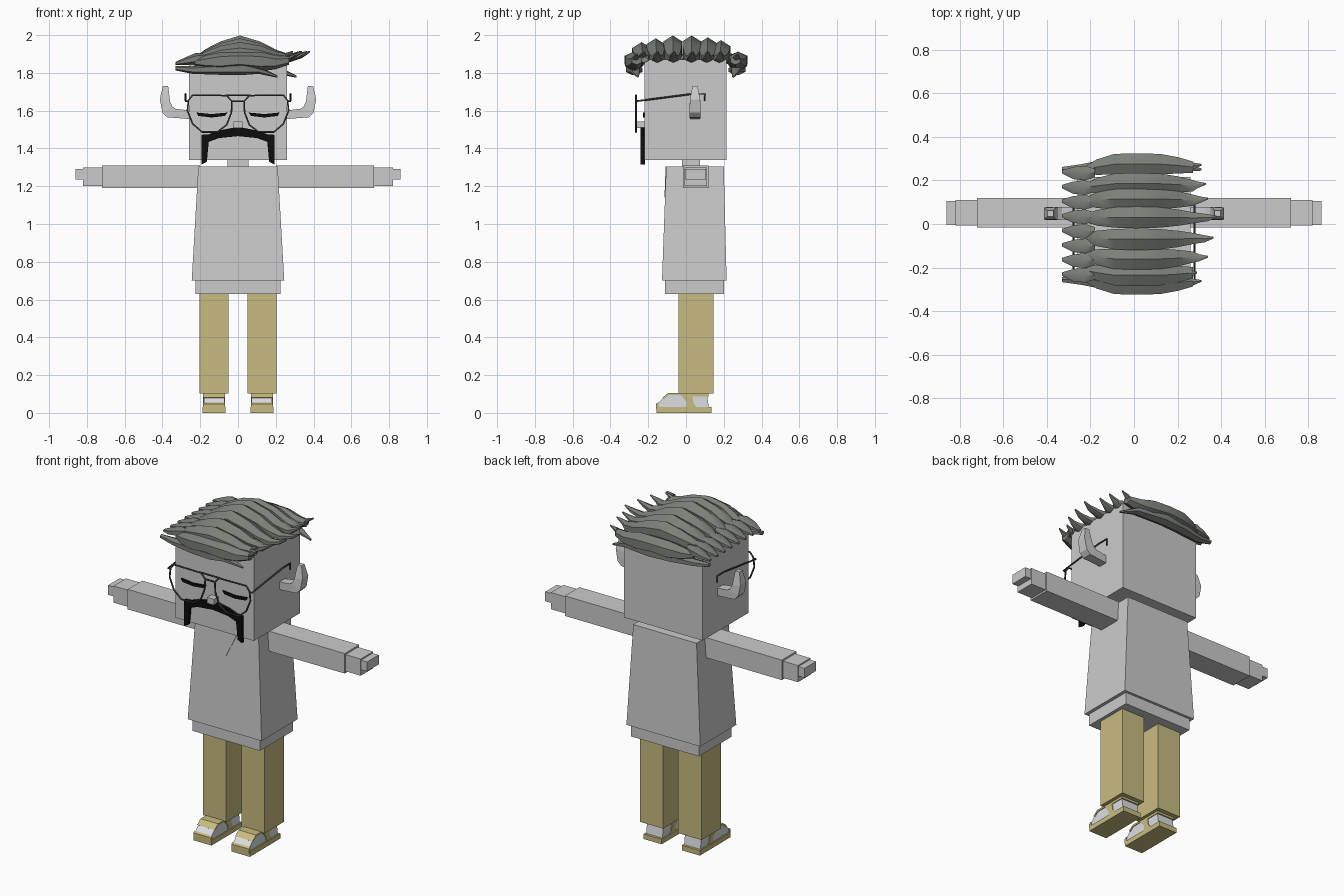
import bpy, bmesh, math
from mathutils import Vector

if "Cube" in bpy.data.objects:
    bpy.data.objects.remove(bpy.data.objects["Cube"])


def material(name, rgb):
    m = bpy.data.materials.new(name)
    m.use_nodes = True
    m.diffuse_color = (*rgb, 1)
    m.node_tree.nodes["Principled BSDF"].inputs["Base Color"].default_value = (*rgb, 1)
    return m


GREY = material("pale grey", (0.6, 0.6, 0.6))
TAN = material("tan", (0.58, 0.5, 0.22))
WHITE = material("shoe white", (0.72, 0.73, 0.75))
HAIR = material("grey green hair", (0.2, 0.215, 0.19))
BLACK = material("black", (0.004, 0.004, 0.004))
METAL = material("dark metal", (0.06, 0.06, 0.06))


def finish(name, bm, mat):
    bmesh.ops.recalc_face_normals(bm, faces=bm.faces)
    me = bpy.data.meshes.new(name)
    bm.to_mesh(me)
    bm.free()
    me.materials.append(mat)
    ob = bpy.data.objects.new(name, me)
    bpy.context.collection.objects.link(ob)
    return ob


def loft(name, rings, mat):
    """Skin a row of equal-length point rings and cap both ends."""
    bm = bmesh.new()
    rows = [[bm.verts.new(p) for p in ring] for ring in rings]
    n = len(rows[0])
    for a, b in zip(rows, rows[1:]):
        for i in range(n):
            j = (i + 1) % n
            bm.faces.new((a[i], a[j], b[j], b[i]))
    bm.faces.new(rows[0])
    bm.faces.new(rows[-1])
    return finish(name, bm, mat)


def rect(x0, x1, y0, y1, z):
    return [(x0, y0, z), (x1, y0, z), (x1, y1, z), (x0, y1, z)]


def box(name, x, y, z, mat):
    return loft(name, [rect(*x, *y, z[0]), rect(*x, *y, z[1])], mat)


def prism_x(name, pts, lo, hi, mat):
    return loft(name, [[(x, y, z) for y, z in pts] for x in (lo, hi)], mat)


def prism_y(name, pts, lo, hi, mat):
    return loft(name, [[(x, y, z) for x, z in pts] for y in (lo, hi)], mat)


def wire(name, pts, closed=False):
    cu = bpy.data.curves.new(name, "CURVE")
    cu.dimensions = "3D"
    cu.bevel_depth = 0.005
    cu.bevel_resolution = 1
    sp = cu.splines.new("POLY")
    sp.points.add(len(pts) - 1)
    for p, co in zip(sp.points, pts):
        p.co = (*co, 1)
    sp.use_cyclic_u = closed
    cu.use_fill_caps = True
    tmp = bpy.data.objects.new(name + "_path", cu)
    bpy.context.collection.objects.link(tmp)
    me = bpy.data.meshes.new_from_object(tmp.evaluated_get(bpy.context.evaluated_depsgraph_get()))
    bpy.data.objects.remove(tmp)
    me.name = name
    me.materials.clear()
    me.materials.append(METAL)
    bpy.context.collection.objects.link(bpy.data.objects.new(name, me))


def strand(name, spine):
    """Six-sided lock of hair; spine rows are x, y, z, half width, half height."""
    rings = []
    for x, y, z, w, h in spine:
        angles = [math.radians(60 * k + 30) for k in range(6)]
        rings.append([(x, y + w * math.cos(a) * 1.15, z + h * math.sin(a)) for a in angles])
    ob = loft(name, rings, HAIR)
    sub = []
    for p in ob.data.polygons:
        p.use_smooth = len(p.vertices) == 4
    bpy.context.view_layer.objects.active = ob
    bpy.ops.object.select_all(action="DESELECT")
    ob.select_set(True)
    bpy.ops.object.shade_smooth_by_angle(angle=math.radians(45))


# Body
box("head", (-0.26, 0.26), (-0.22, 0.215), (1.34, 1.87), GREY)
box("neck", (-0.055, 0.055), (-0.02, 0.075), (1.28, 1.36), GREY)
loft("shirt", [rect(-0.245, 0.245, -0.127, 0.215, 0.7),
               rect(-0.21, 0.21, -0.105, 0.2, 1.305)], GREY)
box("shirt_hem", (-0.225, 0.225), (-0.112, 0.2), (0.63, 0.72), GREY)
loft("collar_opening", [[(-0.08, y, 1.305), (0.08, y, 1.305), (0, y - 0.006, 1.14)]
                        for y in (-0.108, -0.1)], GREY)

for side, s in (("left", 1), ("right", -1)):
    # Arms and hands
    box(side + "_sleeve", (s * 0.2, s * 0.72), (-0.017, 0.12), (1.19, 1.31), GREY)
    box(side + "_palm", (s * 0.71, s * 0.82), (-0.008, 0.11), (1.2, 1.3), GREY)
    box(side + "_fingers", (s * 0.81, s * 0.86), (-0.004, 0.106), (1.235, 1.292), GREY)

    # Legs
    box(side + "_trouser_leg", (s * 0.05, s * 0.205), (-0.04, 0.145), (0.102, 0.65), TAN)

    # Shoes
    lo, hi = s * 0.072, s * 0.18
    wide = (s * 0.068, s * 0.184)
    box(side + "_sole", (s * 0.067, s * 0.187), (-0.155, 0.135), (0, 0.03), TAN)
    prism_x(side + "_shoe_upper",
            [(-0.15, 0.02), (-0.15, 0.05), (-0.125, 0.075), (-0.09, 0.1), (0.11, 0.105), (0.122, 0.02)],
            lo, hi, WHITE)
    prism_x(side + "_toe_guard", [(-0.16, 0.02), (-0.16, 0.048), (-0.147, 0.055), (-0.14, 0.02)], *wide, TAN)
    prism_x(side + "_toe_band", [(-0.115, 0.075), (-0.09, 0.095), (-0.03, 0.095), (-0.03, 0.106), (-0.092, 0.106),
                                 (-0.125, 0.081)], *wide, TAN)
    prism_x(side + "_side_strap", [(0.0, 0.025), (0.005, 0.055), (-0.035, 0.105), (0.03, 0.105), (0.04, 0.05),
                                   (0.06, 0.025)], *wide, TAN)
    prism_x(side + "_heel_strap", [(0.03, 0.088), (0.03, 0.106), (0.118, 0.108), (0.12, 0.088)], *wide, TAN)

    # Ears: upturned hooks that narrow towards the tip
    hook = [(0.25, 1.6, 0.25, 1.555), (0.33, 1.61, 0.375, 1.565), (0.348, 1.622, 0.4, 1.59),
            (0.36, 1.65, 0.414, 1.66), (0.37, 1.73, 0.398, 1.73)]
    rings = []
    for (xa, za, xb, zb), w in zip(hook, (0.026, 0.03, 0.03, 0.027, 0.014)):
        c = 0.048
        rings.append([(s * xa, c - w, za), (s * xa, c + w, za), (s * xb, c + w, zb), (s * xb, c - w, zb)])
    loft(side + "_ear", rings, GREY)

    # Closed eye
    prism_y(side + "_closed_eye", [(s * x, z) for x, z in
            ((0.055, 1.59), (0.14, 1.582), (0.22, 1.59), (0.21, 1.572), (0.14, 1.564), (0.07, 1.572))],
            -0.228, -0.219, BLACK)

    # Glasses: lens rim, hinge and temple
    rim = [(0.032, 1.65), (0.06, 1.68), (0.24, 1.682), (0.262, 1.655), (0.268, 1.6), (0.24, 1.53),
           (0.19, 1.487), (0.11, 1.487), (0.06, 1.525), (0.035, 1.59)]
    wire(side + "_lens_rim", [(s * x, -0.265, z) for x, z in rim], True)
    wire(side + "_temple", [(s * 0.262, -0.265, 1.65), (s * 0.278, -0.265, 1.65),
                            (s * 0.278, 0.03, 1.688), (s * 0.278, 0.1, 1.688), (s * 0.278, 0.1, 1.65)])
wire("glasses_bridge", [(-0.032, -0.265, 1.65), (0.032, -0.265, 1.65)])
wire("glasses_brow_bar", [(-0.07, -0.265, 1.682), (0.07, -0.265, 1.682)])

# Nose and moustache
box("nose", (-0.023, 0.023), (-0.262, -0.21), (1.507, 1.542), GREY)
half = [(0.0, 1.515, 1.465), (0.1, 1.495, 1.455), (0.155, 1.475, 1.435), (0.165, 1.475, 1.33), (0.192, 1.472, 1.315)]
for side, s in (("left", 1), ("right", -1)):
    loft(side + "_moustache", [[(s * x, y, z) for y, z in
         ((-0.24, t), (-0.218, t), (-0.218, b), (-0.24, b))] for x, t, b in half], BLACK)

# Hair: long swept locks over the crown, y, crown centre height and right tip
locks = [(-0.275, 1.868, 0.31), (-0.235, 1.9, 0.29), (-0.16, 1.92, 0.34), (-0.07, 1.935, 0.365), (0.03, 1.935, 0.38),
         (0.115, 1.925, 0.34), (0.185, 1.91, 0.33), (0.275, 1.868, 0.31)]
for i, (y, z, tip) in enumerate(locks):
    drop = (z - 1.85)
    low = 1.862 if drop > 0.03 else 1.85
    strand(f"hair_lock_{i + 1}", [
        (-0.23, y * 0.9, low + 0.005, 0.015, 0.015),
        (-0.17, y * 0.95, low + drop * 0.35, 0.036, 0.035),
        (-0.09, y, low + drop * 0.65, 0.047, 0.05),
        (0.01, y, z, 0.05, 0.063 if drop > 0.03 else 0.045),
        (0.12, y, low + drop * 0.6, 0.047, 0.052),
        (0.2, y * 0.98, low + drop * 0.3, 0.038, 0.036),
        (0.27, y * 0.95, low + 0.015, 0.026, 0.022),
        (tip - 0.04, y * 0.97, low + 0.03, 0.016, 0.013),
        (tip, y * 0.97 + 0.005, low + 0.05, 0.004, 0.005)])

# Short tufts left of the parting
for i in range(8):
    y = -0.235 + 0.067 * i
    strand(f"parting_tuft_{i + 1}", [
        (-0.18, y, 1.885, 0.02, 0.018), (-0.225, y, 1.875, 0.034, 0.03),
        (-0.28, y, 1.862, 0.028, 0.02), (-0.33, y + 0.005, 1.85, 0.008, 0.008)])

# Lower fringe locks at the front and back edges
for name, y, tip in (("front_fringe", -0.255, 0.21), ("back_fringe", 0.25, 0.31)):
    out = math.copysign(0.03, y)
    strand(name, [
        (-0.33, y, 1.825, 0.012, 0.012), (-0.24, y, 1.815, 0.025, 0.02),
        (-0.1, y + out * 0.7, 1.82, 0.032, 0.03), (0.03, y + out, 1.822, 0.034, 0.033),
        (tip - 0.1, y + out * 0.5, 1.815, 0.026, 0.02), (tip, y, 1.78, 0.005, 0.006)])
